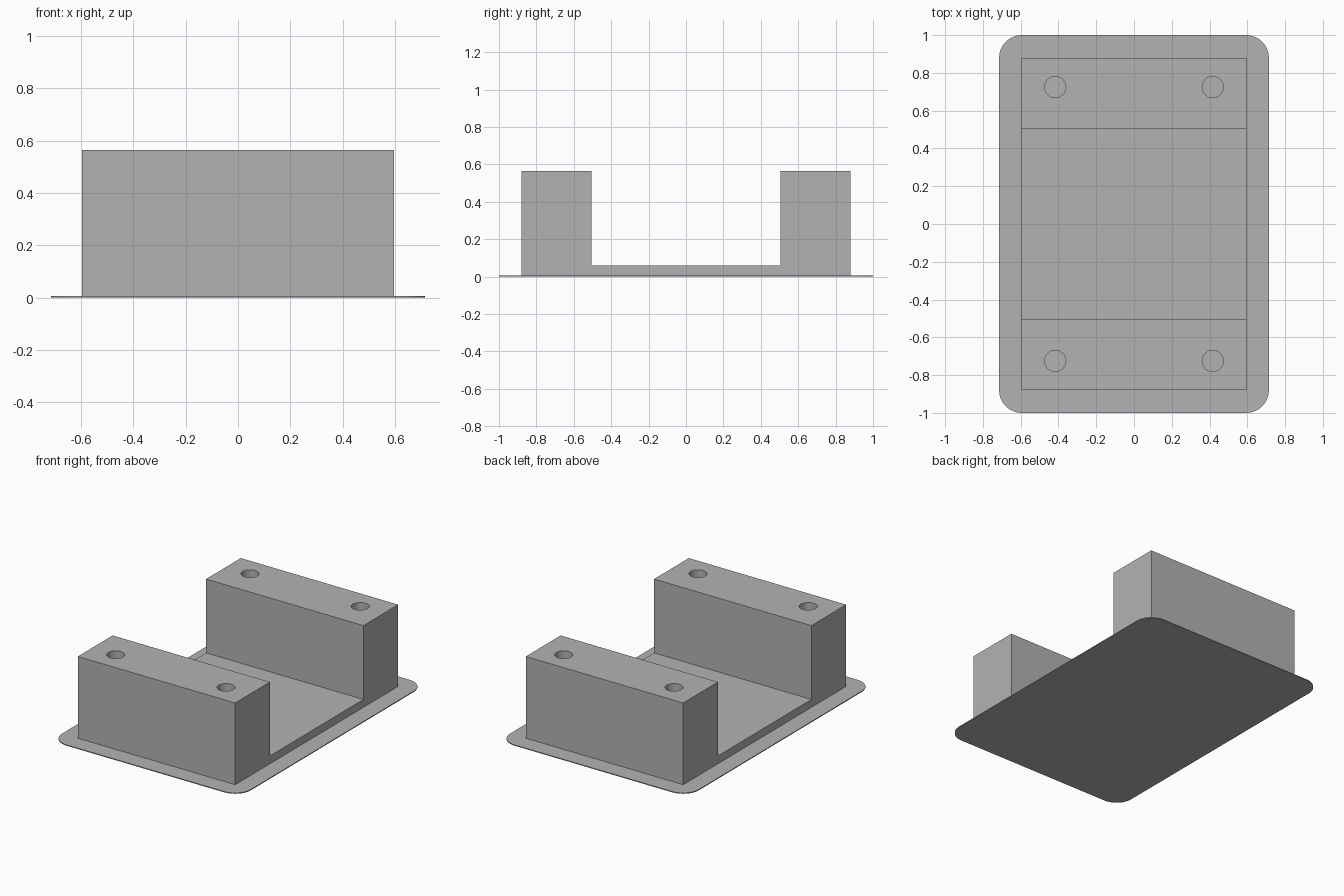
import bpy, bmesh, math
from mathutils import Vector

cube = bpy.data.objects.get("Cube")
if cube:
    bpy.data.objects.remove(cube, do_unlink=True)

PLATE_X, PLATE_Y, PLATE_Z, CORNER = 0.714, 1.0, 0.006, 0.12
BODY_X, BODY_Y, INNER_Y = 0.595, 0.88, 0.505
FLOOR_Z, TOP_Z = 0.06, 0.565
HOLE_X, HOLE_Y, HOLE_R = 0.417, 0.725, 0.056

grey = bpy.data.materials.new("plain grey")
grey.use_nodes = True
colour = (0.45, 0.45, 0.45, 1)
grey.diffuse_color = colour
grey.node_tree.nodes["Principled BSDF"].inputs["Base Color"].default_value = colour


def extrude_outline(name, points, offset):
    """Make a solid by extruding a closed outline along an offset."""
    bm = bmesh.new()
    face = bm.faces.new([bm.verts.new(p) for p in points])
    out = bmesh.ops.extrude_face_region(bm, geom=[face])
    moved = [v for v in out["geom"] if isinstance(v, bmesh.types.BMVert)]
    bmesh.ops.translate(bm, verts=moved, vec=Vector(offset))
    bmesh.ops.recalc_face_normals(bm, faces=bm.faces)
    mesh = bpy.data.meshes.new(name)
    bm.to_mesh(mesh)
    bm.free()
    mesh.materials.append(grey)
    obj = bpy.data.objects.new(name, mesh)
    bpy.context.collection.objects.link(obj)
    return obj


def smooth(obj):
    bpy.ops.object.select_all(action="DESELECT")
    obj.select_set(True)
    bpy.context.view_layer.objects.active = obj
    bpy.ops.object.shade_smooth_by_angle(angle=math.radians(30))


# Thin base plate with rounded corners
outline = []
for quarter, (sx, sy) in enumerate([(1, 1), (-1, 1), (-1, -1), (1, -1)]):
    for step in range(13):
        a = math.pi / 2 * (quarter + step / 12)
        outline.append((sx * (PLATE_X - CORNER) + CORNER * math.cos(a),
                        sy * (PLATE_Y - CORNER) + CORNER * math.sin(a), 0))
plate = extrude_outline("base_plate", outline, (0, 0, PLATE_Z))
smooth(plate)

# U-shaped cradle: two upright blocks joined by a low floor
half = [(BODY_Y, PLATE_Z / 2), (BODY_Y, TOP_Z), (INNER_Y, TOP_Z), (INNER_Y, FLOOR_Z)]
profile = half + [(-y, z) for y, z in reversed(half)]
cradle = extrude_outline("cradle", [(-BODY_X, y, z) for y, z in profile],
                         (2 * BODY_X, 0, 0))

# Round screw holes sunk into the block tops
cutters = []
for sx in (-1, 1):
    for sy in (-1, 1):
        ring = [(sx * HOLE_X + HOLE_R * math.cos(math.tau * i / 32),
                 sy * HOLE_Y + HOLE_R * math.sin(math.tau * i / 32), FLOOR_Z)
                for i in range(32)]
        cutter = extrude_outline("hole_cutter", ring, (0, 0, TOP_Z))
        cutter.hide_render = True
        cutters.append(cutter)
        cut = cradle.modifiers.new("screw hole", "BOOLEAN")
        cut.operation = "DIFFERENCE"
        cut.solver = "EXACT"
        cut.object = cutter

bpy.context.view_layer.update()
graph = bpy.context.evaluated_depsgraph_get()
drilled = bpy.data.meshes.new_from_object(cradle.evaluated_get(graph))
cradle.modifiers.clear()
cradle.data = drilled
for cutter in cutters:
    bpy.data.objects.remove(cutter, do_unlink=True)
smooth(cradle)
